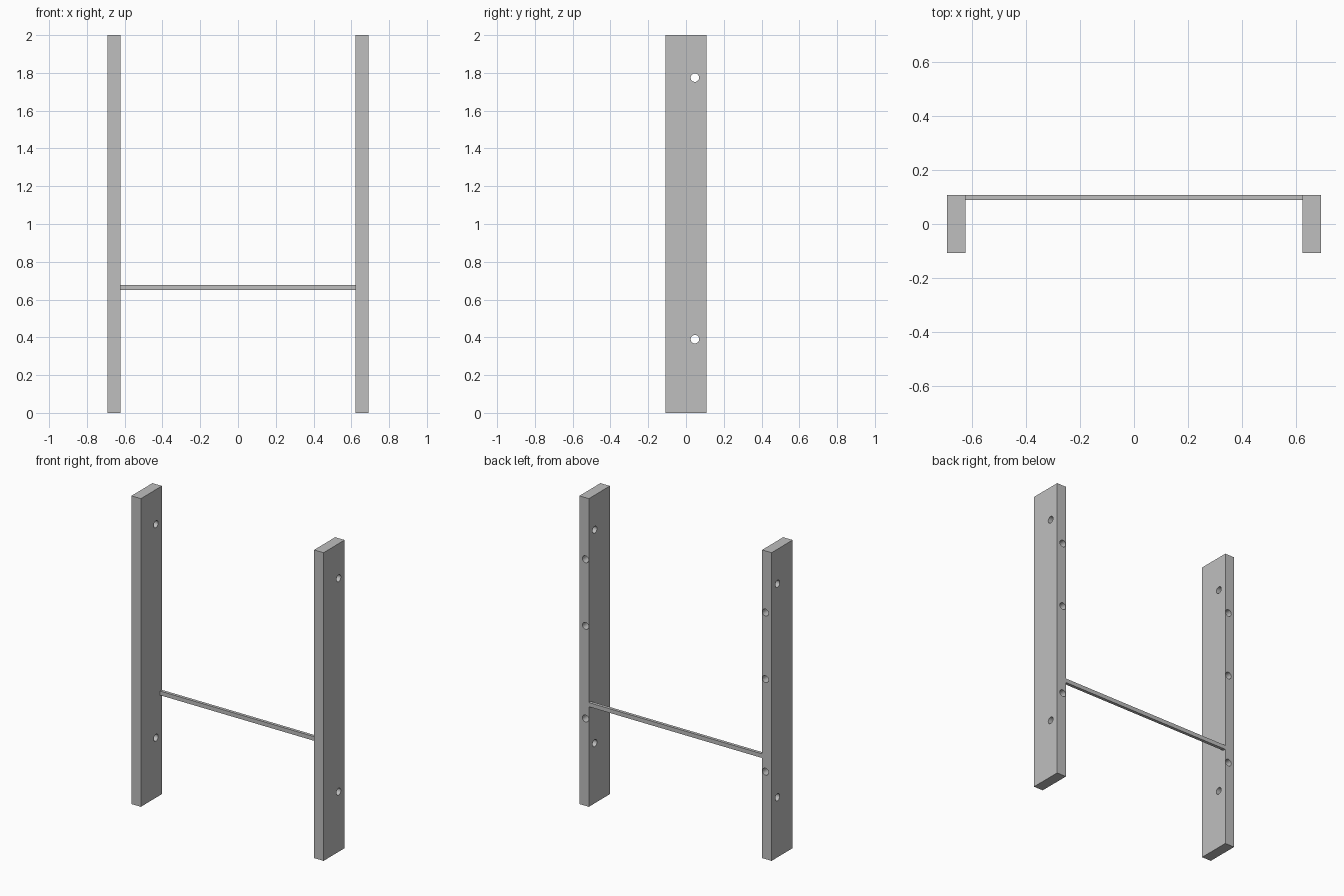
import bpy, math

if "Cube" in bpy.data.objects:
    bpy.data.objects.remove(bpy.data.objects["Cube"], do_unlink=True)

grey = bpy.data.materials.new("light_grey")
grey.use_nodes = True
COLOR = (0.52, 0.52, 0.52, 1.0)
grey.diffuse_color = COLOR
grey.node_tree.nodes["Principled BSDF"].inputs["Base Color"].default_value = COLOR


def box(name, center, size):
    bpy.ops.mesh.primitive_cube_add(size=1, location=center)
    ob = bpy.context.object
    ob.name = name
    ob.scale = size
    bpy.ops.object.transform_apply(location=False, rotation=False, scale=True)
    ob.data.materials.append(grey)
    return ob


def drill(target, center, depth, rotation):
    """Cut a round hole into the target and discard the cutter."""
    bpy.ops.mesh.primitive_cylinder_add(
        vertices=32, radius=HOLE_R, depth=depth, location=center, rotation=rotation)
    cutter = bpy.context.object
    cutter.hide_render = True
    cutter.data.materials.append(grey)
    mod = target.modifiers.new("hole", "BOOLEAN")
    mod.operation = "DIFFERENCE"
    mod.solver = "EXACT"
    mod.object = cutter
    bpy.context.view_layer.objects.active = target
    bpy.ops.object.modifier_apply(modifier=mod.name)
    bpy.data.objects.remove(cutter, do_unlink=True)


HOLE_R = 0.0225
POST_X, POST_W, POST_D = 0.656, 0.068, 0.216
BACK = POST_D / 2
BLIND = 0.1  # depth of the holes in the back edge

# Two upright posts, mirrored
for side, name in ((1, "left_post"), (-1, "right_post")):
    post = box(name, (side * POST_X, 0, 1), (POST_W, POST_D, 2))
    # Through holes across each post
    for z in (0.39, 1.775):
        drill(post, (side * POST_X, 0.047, z), 0.2, (0, math.pi / 2, 0))
    # Blind holes in the back edge, nearer the inner side
    for z in (0.567, 1.168, 1.6):
        drill(post, (side * 0.646, BACK, z), BLIND * 2, (math.pi / 2, 0, 0))
    bpy.ops.object.select_all(action="DESELECT")
    post.select_set(True)
    bpy.context.view_layer.objects.active = post
    bpy.ops.object.shade_smooth_by_angle(angle=math.radians(30))

# Thin crossbar flush with the back
box("crossbar", (0, BACK - 0.01, 0.663), (2 * POST_X - POST_W, 0.02, 0.027))
